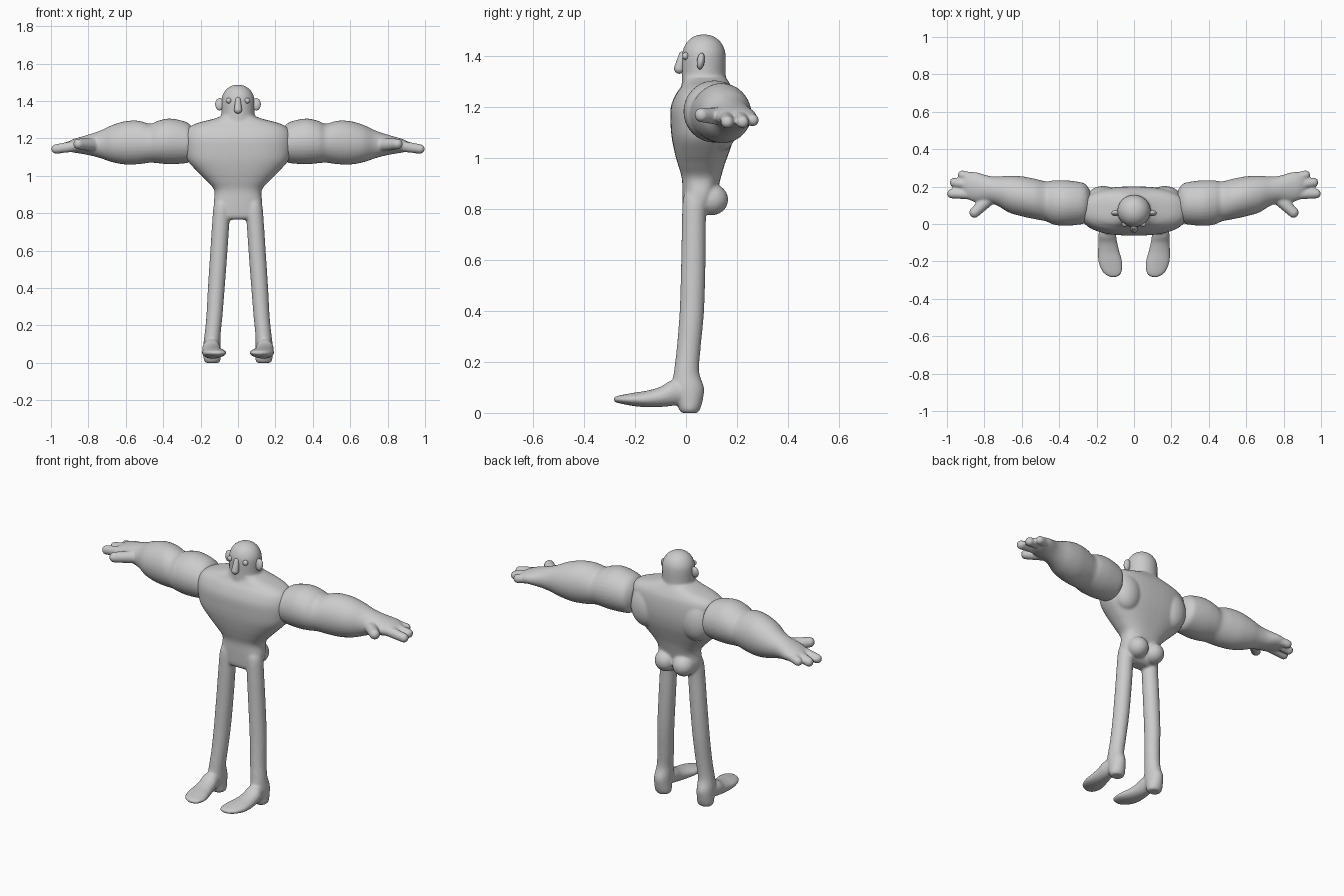
import bpy, bmesh, math
from mathutils import Vector, Matrix

grey = bpy.data.materials.new("plain_grey")
grey.diffuse_color = (0.6, 0.6, 0.6, 1)


def spline(rows, steps=4):
    """Catmull-Rom resampling of a list of equal-length rows."""
    out = []
    for i in range(len(rows) - 1):
        p0, p1, p2, p3 = (rows[min(max(i + k, 0), len(rows) - 1)] for k in (-1, 0, 1, 2))
        for s in range(steps):
            t = s / steps
            out.append([0.5 * (2 * b + (c - a) * t + (2 * a - 5 * b + 4 * c - d) * t * t
                               + (3 * b - a - 3 * c + d) * t ** 3)
                        for a, b, c, d in zip(p0, p1, p2, p3)])
    return out + [list(rows[-1])]


def loft(bm, axis, rows, side=1, power=2.0, n=32):
    """Closed skin over rows (position, centre 1, centre 2, radius 1, radius 2)."""
    rings = []
    for t, c1, c2, r1, r2 in spline(rows):
        ring = []
        for k in range(n):
            a = 2 * math.pi * k / n
            ca, sa = math.cos(a), math.sin(a)
            u = c1 + max(r1, 0.002) * math.copysign(abs(ca) ** (2 / power), ca)
            v = c2 + max(r2, 0.002) * math.copysign(abs(sa) ** (2 / power), sa)
            x, y, z = {"x": (t, u, v), "y": (u, t, v), "z": (u, v, t)}[axis]
            ring.append(bm.verts.new((x * side, y, z)))
        rings.append(ring)
    for a, b in zip(rings, rings[1:]):
        for k in range(n):
            bm.faces.new((a[k], a[(k + 1) % n], b[(k + 1) % n], b[k]))
    bm.faces.new(rings[0])
    bm.faces.new(rings[-1])


def ball(bm, centre, radii, side=1, tilt=0.0):
    """Ellipsoid, tilted about the x axis."""
    c = Vector((centre[0] * side, centre[1], centre[2]))
    m = Matrix.Translation(c) @ Matrix.Rotation(tilt, 4, "X") @ Matrix.Diagonal((*radii, 1))
    bmesh.ops.create_uvsphere(bm, u_segments=24, v_segments=16, radius=1, matrix=m)


def capsule(bm, a, b, ra, rb, side=1):
    """Round-ended tapered rod from a to b."""
    a, b = Vector(a), Vector(b)
    a.x *= side
    b.x *= side
    rot = (b - a).to_track_quat("Z", "Y").to_matrix()
    for v in bmesh.ops.create_uvsphere(bm, u_segments=20, v_segments=12, radius=1)["verts"]:
        v.co = b + rot @ (v.co * rb) if v.co.z > 1e-3 else a + rot @ (v.co * ra)


def finish(bm, name, fuse=None, smooth=4):
    bmesh.ops.recalc_face_normals(bm, faces=bm.faces)
    me = bpy.data.meshes.new(name)
    bm.to_mesh(me)
    bm.free()
    me.materials.append(grey)
    for p in me.polygons:
        p.use_smooth = True
    ob = bpy.data.objects.new(name, me)
    bpy.context.collection.objects.link(ob)
    if fuse:
        r = ob.modifiers.new("fuse", "REMESH")
        r.mode = "VOXEL"
        r.voxel_size = fuse
        r.use_smooth_shade = True
        s = ob.modifiers.new("soften", "SMOOTH")
        s.factor = 0.5
        s.iterations = smooth


# Body: torso, head, buttocks, legs and feet fused into one skin
bm = bmesh.new()
loft(bm, "z", [
    (0.765, 0, 0.035, 0.08, 0.03), (0.785, 0, 0.04, 0.118, 0.05),
    (0.85, 0, 0.052, 0.130, 0.066), (0.92, 0, 0.060, 0.126, 0.076),
    (0.97, 0, 0.060, 0.165, 0.090), (1.02, 0, 0.062, 0.215, 0.106),
    (1.08, 0, 0.066, 0.268, 0.122), (1.14, 0, 0.069, 0.285, 0.130),
    (1.20, 0, 0.070, 0.287, 0.130), (1.25, 0, 0.076, 0.272, 0.117),
    (1.28, 0, 0.080, 0.222, 0.100), (1.303, 0, 0.078, 0.135, 0.088),
    (1.318, 0, 0.072, 0.092, 0.084)], power=2.5, n=48)
loft(bm, "z", [
    (1.24, 0, 0.07, 0.100, 0.090), (1.32, 0, 0.07, 0.089, 0.086),
    (1.40, 0, 0.07, 0.089, 0.086), (1.435, 0, 0.07, 0.081, 0.079),
    (1.463, 0, 0.07, 0.062, 0.061), (1.481, 0, 0.07, 0.034, 0.034),
    (1.487, 0, 0.07, 0.006, 0.006)])
for s in (1, -1):
    ball(bm, (0.058, 0.100, 0.838), (0.062, 0.066, 0.062), s)        # buttock
    ball(bm, (0.165, 0.125, 1.15), (0.095, 0.078, 0.125), s, 0.1)    # back muscle
    loft(bm, "z", [                                                   # leg and heel
        (0.88, 0.080, 0.035, 0.03, 0.03), (0.84, 0.085, 0.035, 0.045, 0.047),
        (0.75, 0.092, 0.031, 0.046, 0.047), (0.60, 0.102, 0.029, 0.046, 0.048),
        (0.40, 0.116, 0.023, 0.045, 0.048), (0.25, 0.126, 0.010, 0.043, 0.047),
        (0.16, 0.135, 0.002, 0.043, 0.050), (0.10, 0.139, 0.008, 0.046, 0.063),
        (0.05, 0.139, 0.014, 0.046, 0.052), (0.015, 0.138, 0.014, 0.045, 0.042),
        (0.0, 0.138, 0.014, 0.036, 0.032)], s)
    loft(bm, "y", [                                                   # pointed foot
        (0.03, 0.139, 0.075, 0.030, 0.035), (-0.05, 0.143, 0.078, 0.046, 0.050),
        (-0.10, 0.140, 0.063, 0.051, 0.040), (-0.15, 0.135, 0.055, 0.058, 0.033),
        (-0.20, 0.127, 0.053, 0.064, 0.027), (-0.25, 0.118, 0.053, 0.055, 0.018),
        (-0.275, 0.112, 0.053, 0.036, 0.012), (-0.285, 0.11, 0.053, 0.012, 0.006)], s)
finish(bm, "body", 0.007, 6)

for s, label in ((1, "left"), (-1, "right")):
    # Arm: shoulder, forearm, palm and fingers
    bm = bmesh.new()
    loft(bm, "x", [
        (0.235, 0.110, 1.175, 0.070, 0.070), (0.26, 0.110, 1.175, 0.104, 0.102),
        (0.30, 0.111, 1.180, 0.115, 0.115), (0.37, 0.112, 1.184, 0.122, 0.122),
        (0.43, 0.115, 1.180, 0.118, 0.113), (0.47, 0.121, 1.174, 0.107, 0.104),
        (0.53, 0.134, 1.178, 0.108, 0.116), (0.60, 0.148, 1.176, 0.107, 0.116),
        (0.67, 0.160, 1.172, 0.098, 0.100), (0.73, 0.176, 1.168, 0.078, 0.076),
        (0.78, 0.186, 1.166, 0.072, 0.060), (0.84, 0.196, 1.163, 0.080, 0.045),
        (0.88, 0.203, 1.160, 0.074, 0.036), (0.91, 0.207, 1.158, 0.050, 0.022),
        (0.92, 0.208, 1.157, 0.012, 0.006)], s)
    capsule(bm, (0.86, 0.160, 1.160), (0.973, 0.162, 1.143), 0.030, 0.026, s)
    capsule(bm, (0.86, 0.205, 1.165), (0.960, 0.222, 1.143), 0.030, 0.026, s)
    capsule(bm, (0.83, 0.235, 1.165), (0.917, 0.262, 1.150), 0.030, 0.025, s)
    capsule(bm, (0.77, 0.140, 1.165), (0.852, 0.062, 1.170), 0.036, 0.029, s)  # thumb
    finish(bm, label + "_arm", 0.007, 4)

    # Ear and eye
    bm = bmesh.new()
    ball(bm, (0.098, 0.058, 1.382), (0.024, 0.015, 0.033), s, -0.15)
    finish(bm, label + "_ear")
    bm = bmesh.new()
    ball(bm, (0.050, -0.002, 1.402), (0.015, 0.013, 0.015), s)
    finish(bm, label + "_eye")

# Nose
bm = bmesh.new()
capsule(bm, (0, -0.026, 1.353), (0, -0.014, 1.406), 0.021, 0.014)
finish(bm, "nose")
